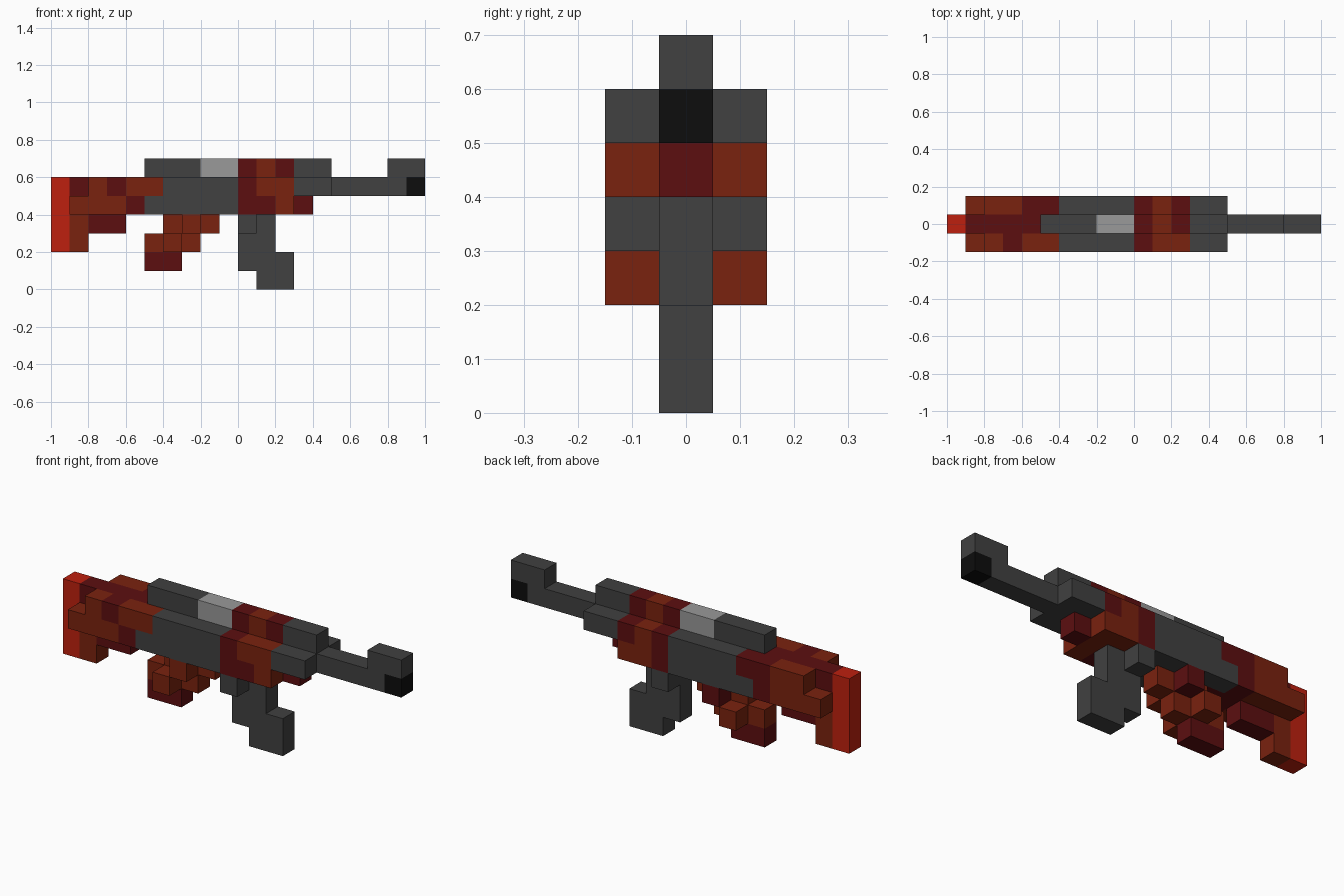
import bpy, bmesh
from mathutils import Vector

cube = bpy.data.objects.get("Cube")
if cube:
    bpy.data.objects.remove(cube)

S = 0.1  # block size

# One flat material per colour, keyed by a letter
COLOURS = {
    "G": ("dark_grey", (0.052, 0.052, 0.052)),
    "L": ("light_grey", (0.32, 0.32, 0.32)),
    "R": ("bright_red", (0.515, 0.0145, 0.0045)),
    "B": ("rust_brown", (0.195, 0.016, 0.0045)),
    "D": ("deep_red", (0.107, 0.0045, 0.005)),
    "K": ("black", (0.004, 0.004, 0.004)),
}
MATS = {}
for key, (label, rgb) in COLOURS.items():
    m = bpy.data.materials.new(label)
    m.use_nodes = True
    m.diffuse_color = (*rgb, 1)
    m.node_tree.nodes["Principled BSDF"].inputs["Base Color"].default_value = (*rgb, 1)
    m.node_tree.nodes["Principled BSDF"].inputs["Roughness"].default_value = 0.9
    MATS[key] = m

# Each run: (y column, z layer, first x cell, one colour letter per block)
PARTS = {
    "butt_plate": [(0, z, -10, "R") for z in range(2, 6)],
    "stock_core": [(0, 5, -9, "DDDDD"), (0, 4, -9, "BBBDD"),
                   (0, 3, -9, "BDD"), (0, 2, -9, "B")],
    "receiver_core": [(0, 5, -4, "GGGGDBDGG"), (0, 4, -4, "GGGGDDBD")],
    "right_shell": [(-1, 5, -8, "BDBBGGGGDBBGG"), (-1, 4, -9, "BBBDGGGGGDDB")],
    "left_shell": [(1, 5, -8, "BBDDGGGGDBDGG"), (1, 4, -9, "BBBDGGGGGDBB")],
    "top_rail": [(0, 6, -5, "GGGLLDBDGG")],
    "barrel": [(0, 5, 5, "GGGGK")],
    "front_sight": [(0, 6, 8, "GG")],
    "magazine": [(0, 3, 0, "GG"), (0, 2, 0, "GG"), (0, 1, 0, "GGG"), (0, 0, 1, "GG"),
                 (-1, 3, 0, "G"), (1, 3, 0, "G")],
    "grip": [(0, 3, -4, "BBB"), (0, 2, -5, "BBB"), (0, 1, -5, "DD"),
             (-1, 3, -3, "B"), (1, 3, -3, "D"), (-1, 2, -4, "B"), (1, 2, -4, "B")],
}


def cells(runs):
    return {(x0 + i, y, z): c for y, z, x0, row in runs for i, c in enumerate(row)}


filled = set()
for runs in PARTS.values():
    filled |= set(cells(runs))


def build(name, runs):
    """Make the outer skin of a block part, leaving out faces between blocks."""
    bm = bmesh.new()
    used = sorted({c for _, _, _, row in runs for c in row})
    for cell, colour in cells(runs).items():
        for axis in range(3):
            for sign in (-1, 1):
                d = Vector((0, 0, 0))
                d[axis] = sign
                if tuple(int(a + b) for a, b in zip(cell, d)) in filled:
                    continue
                u, v = Vector((0, 0, 0)), Vector((0, 0, 0))
                u[(axis + 1) % 3] = sign
                v[(axis + 2) % 3] = 1
                mid = Vector((cell[0] + 0.5, cell[1], cell[2] + 0.5)) + d / 2
                ring = [mid + (u * a + v * b) / 2
                        for a, b in ((-1, -1), (1, -1), (1, 1), (-1, 1))]
                face = bm.faces.new([bm.verts.new(p * S) for p in ring])
                face.material_index = used.index(colour)
    bmesh.ops.remove_doubles(bm, verts=bm.verts, dist=0.001)
    # Merge coplanar blocks of the same colour
    bmesh.ops.dissolve_limit(bm, angle_limit=0.01, verts=bm.verts, edges=bm.edges,
                             delimit={"MATERIAL"})
    me = bpy.data.meshes.new(name)
    bm.to_mesh(me)
    bm.free()
    for c in used:
        me.materials.append(MATS[c])
    bpy.context.collection.objects.link(bpy.data.objects.new(name, me))


for part, runs in PARTS.items():
    build(part, runs)
